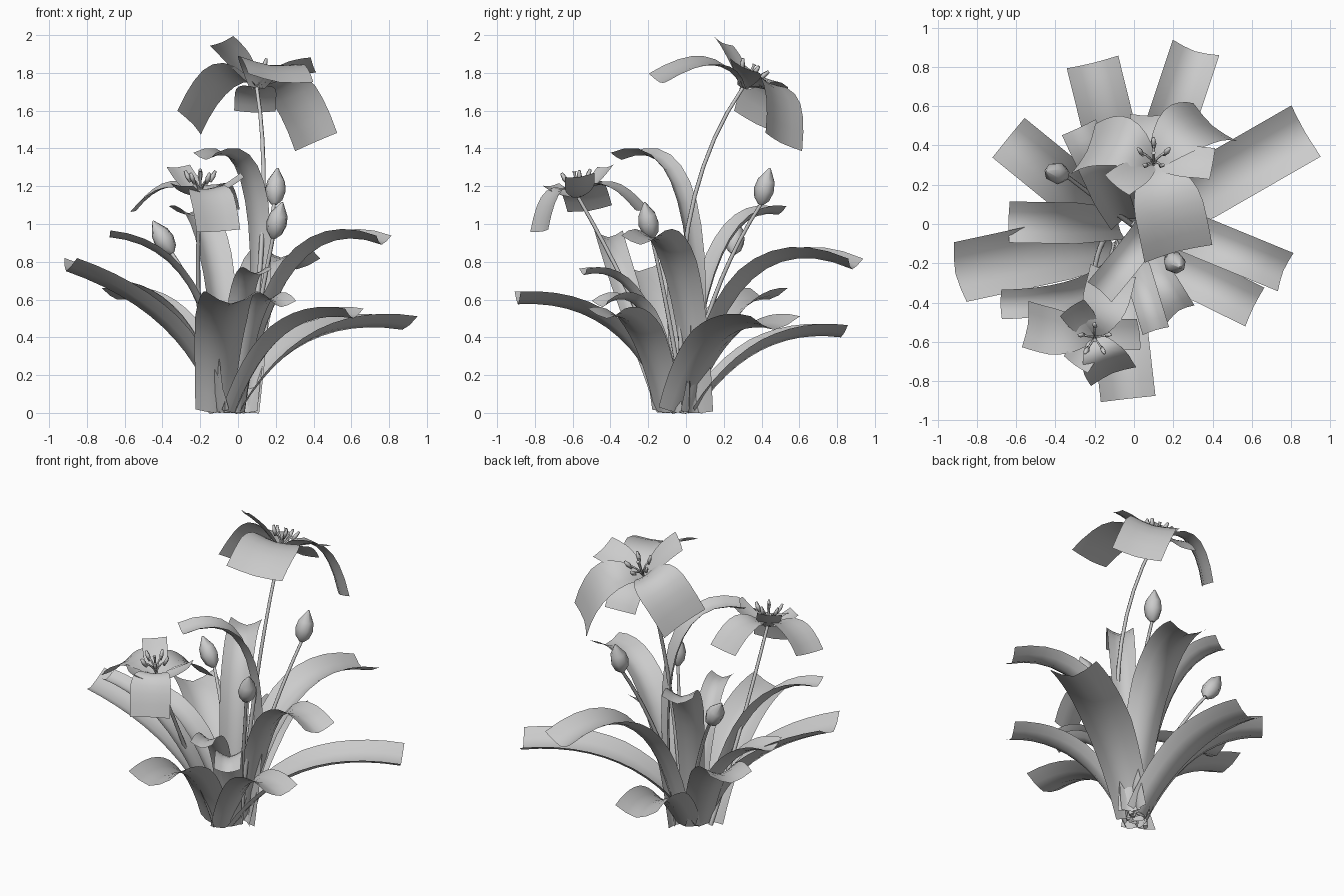
import bpy, bmesh, math
from mathutils import Vector

cube = bpy.data.objects.get("Cube")
if cube:
    bpy.data.objects.remove(cube, do_unlink=True)

grey = bpy.data.materials.new("plain_grey")
grey.use_nodes = True
COLOUR = (0.6, 0.6, 0.6, 1)
grey.diffuse_color = COLOUR
grey.node_tree.nodes["Principled BSDF"].inputs["Base Color"].default_value = COLOUR

UP = Vector((0, 0, 1))


def bezier(a, b, c, steps):
    """Points along a quadratic curve."""
    ts = [i / steps for i in range(steps + 1)]
    return [a * (1 - t) ** 2 + b * 2 * t * (1 - t) + c * t * t for t in ts]


def tangent(points, i):
    last = len(points) - 1
    return (points[min(i + 1, last)] - points[max(i - 1, 0)]).normalized()


def grid_object(name, rows, closed=False):
    """Skin a list of equal rows of points with quads."""
    bm = bmesh.new()
    verts = [[bm.verts.new(p) for p in row] for row in rows]
    n = len(rows[0])
    for r, s in zip(verts, verts[1:]):
        for k in range(n if closed else n - 1):
            j = (k + 1) % n
            bm.faces.new((r[k], r[j], s[j], s[k]))
    if closed:
        bm.faces.new(verts[0][::-1])
        bm.faces.new(verts[-1])
    for f in bm.faces:
        f.smooth = len(f.verts) == 4
    mesh = bpy.data.meshes.new(name)
    bm.to_mesh(mesh)
    bm.free()
    mesh.materials.append(grey)
    ob = bpy.data.objects.new(name, mesh)
    bpy.context.collection.objects.link(ob)


def blade(name, points, side, width, fold):
    """A ribbon with a channel along it; width is a function of 0..1."""
    rows = []
    for i, p in enumerate(points):
        w = width(i / (len(points) - 1)) / 2
        normal = tangent(points, i).cross(side).normalized()
        rows.append([p + side * (u * w) + normal * (fold * w * abs(u) ** 1.5)
                     for u in (-1, -0.5, 0, 0.5, 1)])
    grid_object(name, rows)


def tube(name, points, radii, sides=6):
    rows = []
    for i, (p, r) in enumerate(zip(points, radii)):
        t = tangent(points, i)
        a = t.cross(Vector((0.9, -0.4, 0.1))).normalized()
        b = t.cross(a)
        angles = [math.tau * k / sides for k in range(sides)]
        rows.append([p + (a * math.cos(q) + b * math.sin(q)) * r for q in angles])
    grid_object(name, rows, closed=True)


def stem(name, start, bend, end):
    points = bezier(Vector(start), Vector(bend), Vector(end), 10)
    tube(name, points, [0.015 - 0.0005 * i for i in range(11)])


def leaf(name, base, bend, tip, wide):
    out = tip - bend
    out.z = 0
    blade(name, bezier(base, bend, tip, 12), UP.cross(out.normalized()),
          lambda t: wide * (0.72 + 0.28 * min(1, 2 * t)), 0.48)


# Straight-headed leaves: base, tip, bend reach (share of length), bend height, width
LEAVES = {
    "leaf_left_long": ((-0.12, -0.08), (-0.91, -0.25, 0.75), 0.2, 0.53, 0.31),
    "leaf_left_short": ((-0.08, 0), (-0.64, 0.01, 0.65), 0.4, 0.64, 0.21),
    "leaf_back_left": ((-0.1, 0), (-0.64, 0.44, 0.6), 0.4, 0.62, 0.26),
    "leaf_back_right": ((0, -0.03), (0.87, 0.47, 0.44), 0.35, 0.53, 0.3),
    "leaf_right_tall": ((0.03, 0.06), (0.76, -0.24, 0.89), 0.27, 1.1, 0.21),
    "leaf_front_right": ((-0.02, -0.11), (0.61, -0.42, 0.5), 0.35, 0.58, 0.22),
    "leaf_back_tall": ((0.03, 0.04), (0.31, 0.88, 0.76), 0.25, 1.04, 0.25),
    "leaf_back_low": ((-0.02, 0.05), (-0.21, 0.82, 0.4), 0.4, 0.46, 0.27),
    "leaf_front": ((-0.12, -0.1), (-0.03, -0.89, 0.575), 0.3, 0.61, 0.28),
    "leaf_back_inner": ((-0.06, 0.02), (-0.28, 0.49, 1.05), 0.2, 1.12, 0.19),
    "leaf_front_small": ((0, -0.07), (0.23, -0.44, 0.56), 0.35, 0.76, 0.16),
    "leaf_front_inner": ((-0.03, -0.08), (0.11, -0.54, 0.73), 0.3, 0.82, 0.14),
}
for name, (base, tip, reach, height, wide) in LEAVES.items():
    base, tip = Vector((*base, 0)), Vector(tip)
    bend = base.lerp(tip, reach)
    bend.z = height
    leaf(name, base, bend, tip, wide)

# Two leaves that turn as they rise
leaf("leaf_front_left", Vector((-0.1, -0.1, 0)), Vector((-0.14, -0.4, 0.88)),
     Vector((-0.68, -0.41, 0.93)), 0.15)
leaf("leaf_hooked", Vector((0.05, 0.03, 0)), Vector((0.21, 0.11, 1.55)),
     Vector((-0.17, -0.34, 1.34)), 0.16)


def flower(name, centre, axis, petals):
    """Petals are (tip, lift along the axis at mid length, width)."""
    centre, axis = Vector(centre), Vector(axis).normalized()
    for i, (tip, lift, wide) in enumerate(petals):
        tip = Vector(tip)
        side = axis.cross(tip - centre).normalized()
        bend = centre.lerp(tip, 0.5) + axis * lift
        blade(f"{name}_petal_{i}", bezier(centre, bend, tip, 8), side,
              lambda t: wide * (0.25 + 0.75 * math.sin(min(1, 1.5 * t) * math.pi / 2)), 0.15)
    # Stamens with small anthers, and a central pistil
    x = axis.cross(Vector((1, 0, 0))).normalized()
    y = axis.cross(x)
    for k in range(5):
        q = math.tau * k / 5
        out = x * math.cos(q) + y * math.sin(q)
        end = centre + axis * 0.11 + out * 0.07
        tube(f"{name}_stamen_{k}", bezier(centre, centre + axis * 0.07, end, 4),
             [0.006] * 5, 4)
        across = axis * 0.03 + out * 0.015
        tube(f"{name}_anther_{k}", [end - across, end, end + across],
             [0.008, 0.015, 0.008], 4)
    tube(f"{name}_pistil", [centre, centre + axis * 0.13, centre + axis * 0.14],
         [0.007, 0.007, 0.012], 5)


flower("tall_flower", (0.1, 0.3, 1.72), (0, 0.45, 0.9), [
    ((0.22, -0.14, 1.75), 0.24, 0.36),
    ((-0.24, 0.37, 1.53), 0.32, 0.31),
    ((0.4, 0.5, 1.43), 0.32, 0.31),
    ((-0.09, 0.19, 1.96), 0.04, 0.17),
    ((0.09, 0.55, 1.59), 0.1, 0.22),
    ((0.4, 0.3, 1.83), 0.05, 0.18),
])
flower("low_flower", (-0.2, -0.57, 1.14), (0, -0.15, 1), [
    ((-0.54, -0.51, 1.07), 0.18, 0.24),
    ((-0.11, -0.76, 0.96), 0.24, 0.25),
    ((-0.11, -0.25, 1.07), 0.2, 0.24),
    ((0.03, -0.56, 1.25), -0.04, 0.16),
    ((-0.32, -0.42, 1.3), -0.02, 0.15),
    ((-0.3, -0.72, 1.2), -0.03, 0.15),
])
stem("tall_flower_stem", (0.02, 0, 0), (0.2, -0.13, 1.1), (0.1, 0.3, 1.72))
stem("low_flower_stem", (-0.14, -0.06, 0), (-0.24, -0.2, 0.5), (-0.2, -0.57, 1.14))

# Closed buds: middle, lean, stem bend
BUDS = {
    "left_bud": ((-0.4, 0.26, 0.93), (-0.5, 0.1, 0.85), (-0.18, 0.12, 0.6)),
    "right_bud": ((0.21, -0.2, 1.02), (0.25, -0.2, 0.95), (0.1, -0.08, 0.5)),
    "back_bud": ((0.2, 0.42, 1.2), (0.1, 0.25, 1), (0.12, 0.1, 0.65)),
}
for name, (middle, lean, bend) in BUDS.items():
    middle, lean = Vector(middle), Vector(lean).normalized()
    points = [middle + lean * d for d in (-0.1, -0.07, -0.02, 0.03, 0.1)]
    tube(name, points, [0.015, 0.043, 0.056, 0.048, 0.005], 7)
    stem(name + "_stem", (0, -0.01, 0), bend, points[0])
